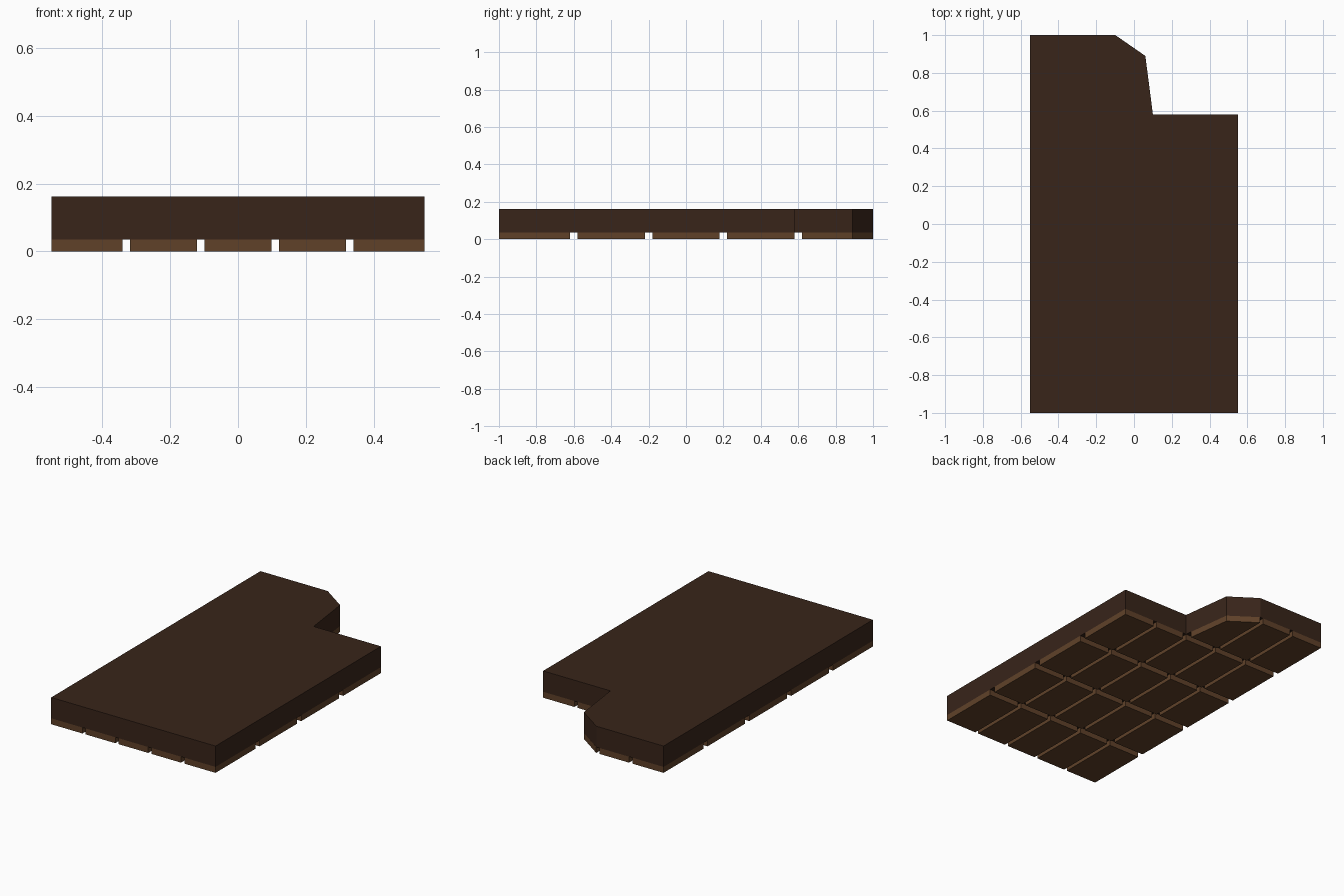
import bpy, bmesh

if "Cube" in bpy.data.objects:
    bpy.data.objects.remove(bpy.data.objects["Cube"])

def material(name, rgb):
    m = bpy.data.materials.new(name)
    m.diffuse_color = (*rgb, 1)
    m.use_nodes = True
    m.node_tree.nodes["Principled BSDF"].inputs["Base Color"].default_value = m.diffuse_color
    return m

def prism(name, outlines, z0, z1, mat):
    bm = bmesh.new()
    for outline in outlines:
        face = bm.faces.new([bm.verts.new((x, y, z0)) for x, y in outline])
        ext = bmesh.ops.extrude_face_region(bm, geom=[face])
        top = [g for g in ext["geom"] if isinstance(g, bmesh.types.BMVert)]
        bmesh.ops.translate(bm, verts=top, vec=(0, 0, z1 - z0))
    bmesh.ops.recalc_face_normals(bm, faces=bm.faces)
    mesh = bpy.data.meshes.new(name)
    bm.to_mesh(mesh)
    bm.free()
    mesh.materials.append(mat)
    obj = bpy.data.objects.new(name, mesh)
    bpy.context.collection.objects.link(obj)
    return obj

dark = material("dark_chocolate", (0.04, 0.018, 0.01))
light = material("milk_chocolate", (0.115, 0.053, 0.022))
H, SPLIT = 0.162, 0.036

# Slab with a broken-off corner
slab = [(-0.55, -1), (0.55, -1), (0.55, 0.58), (0.10, 0.58),
        (0.06, 0.89), (-0.10, 1), (-0.55, 1)]
prism("chocolate_slab", [slab], SPLIT, H, dark)

# Moulded squares under the slab, flush with its outer edges
GX, GY = 0.011, 0.02
squares = []
for r in range(5):
    y0 = -1 + 0.4 * r + (GY if r else 0)
    y1 = -1 + 0.4 * (r + 1) - (GY if r < 4 else 0)
    for c in range(5 if r < 4 else 2):
        x0 = -0.55 + 0.22 * c + (GX if c else 0)
        x1 = -0.55 + 0.22 * (c + 1) - (GX if c < 4 else 0)
        squares.append([(x0, y0), (x1, y0), (x1, y1), (x0, y1)])
# Partial square beside the break
squares.append([(-0.099, 0.62), (0.095, 0.62), (0.06, 0.89), (-0.099, 1)])
prism("chocolate_squares", squares, 0, SPLIT, light)
